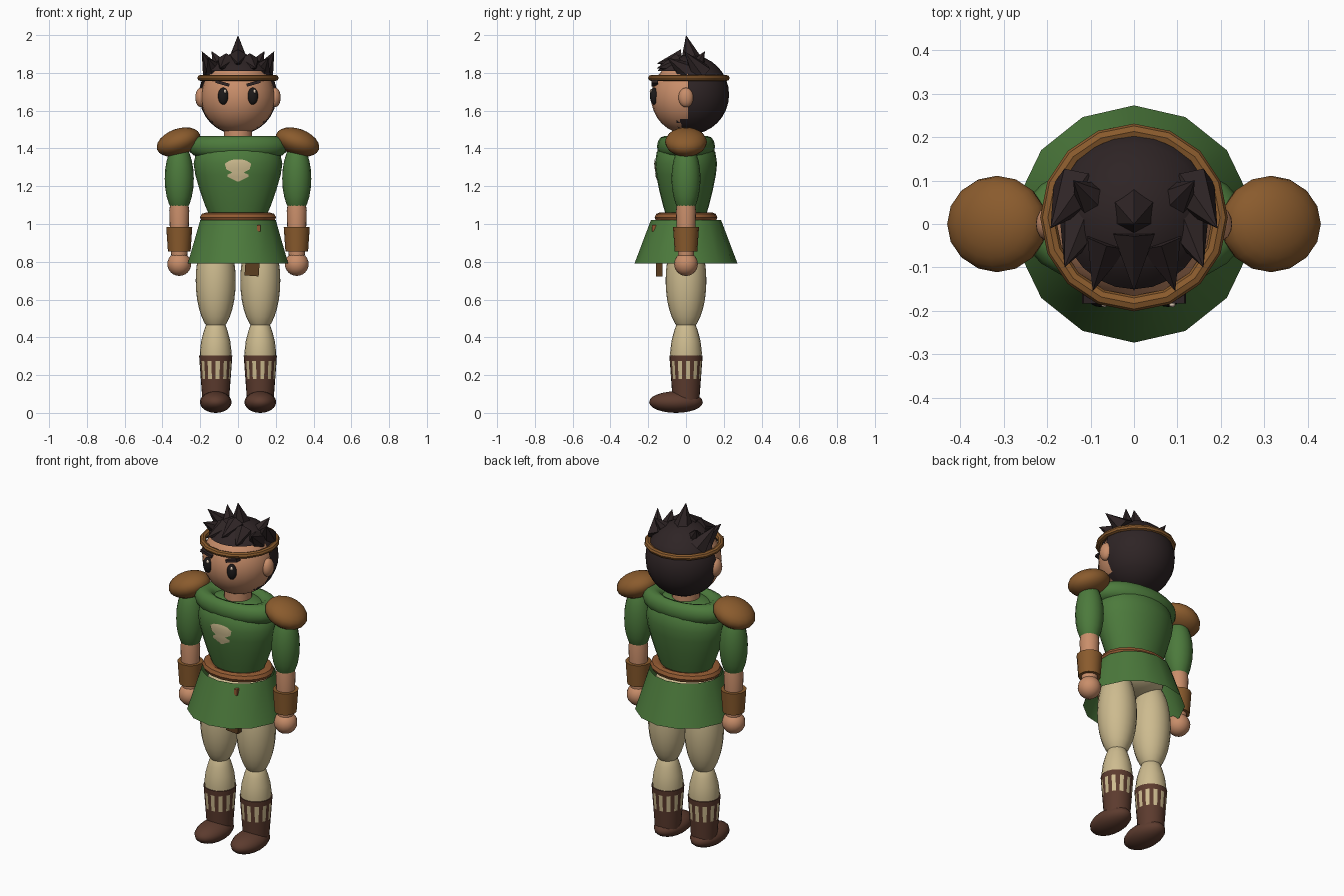
import bpy, bmesh
from math import radians, sin, cos, pi, sqrt
from mathutils import Vector, Matrix

cube = bpy.data.objects.get("Cube")
if cube:
    bpy.data.objects.remove(cube)


def material(name, r, g, b):
    lin = [((c / 255 + 0.055) / 1.055) ** 2.4 for c in (r, g, b)] + [1]
    m = bpy.data.materials.new(name)
    m.use_nodes = True
    m.diffuse_color = lin
    m.node_tree.nodes["Principled BSDF"].inputs["Base Color"].default_value = lin
    return m


SKIN = material("skin", 201, 142, 106)
HAIR = material("dark hair", 46, 36, 37)
EYE = material("eye black", 28, 25, 25)
GREEN = material("tunic green", 76, 122, 60)
LEATHER = material("tan leather", 138, 91, 45)
BELT = material("belt leather", 146, 90, 50)
BOOT = material("boot brown", 92, 59, 46)
CREAM = material("cream cloth", 205, 187, 143)
SHEATH = material("dark leather", 92, 62, 32)
GLINT = material("eye glint", 225, 205, 185)


def finish(name, bm, mats, smooth=True):
    mesh = bpy.data.meshes.new(name)
    bm.to_mesh(mesh)
    bm.free()
    ob = bpy.data.objects.new(name, mesh)
    bpy.context.collection.objects.link(ob)
    for m in mats:
        mesh.materials.append(m)
    if smooth:
        bpy.ops.object.select_all(action='DESELECT')
        ob.select_set(True)
        bpy.context.view_layer.objects.active = ob
        bpy.ops.object.shade_smooth_by_angle(angle=radians(40))
    return ob


def placed(loc, size=(1, 1, 1), tilt=0):
    return (Matrix.Translation(loc) @ Matrix.Rotation(tilt, 4, 'Y')
            @ Matrix.Diagonal((*size, 1)))


def ball(name, loc, size, mat, tilt=0, seg=16, rings=12):
    bm = bmesh.new()
    bmesh.ops.create_uvsphere(bm, u_segments=seg, v_segments=rings, radius=1,
                              matrix=placed(loc, size, tilt))
    return finish(name, bm, [mat])


def box(name, loc, size, mat, tilt=0):
    bm = bmesh.new()
    bmesh.ops.create_cube(bm, size=1, matrix=placed(loc, size, tilt))
    return finish(name, bm, [mat], False)


def lathe(name, rows, mats, x=0, squash=1, seg=20, caps=True, rule=None):
    """Stack of rings (height, radius[, depth radius]) joined by quads."""
    bm = bmesh.new()
    rings = []
    for z, rx, *ry in rows:
        ry = ry[0] if ry else rx * squash
        rings.append([bm.verts.new((x + rx * sin(2 * pi * i / seg),
                                    -ry * cos(2 * pi * i / seg), z))
                      for i in range(seg)])
    for k, (a, b) in enumerate(zip(rings, rings[1:])):
        for i in range(seg):
            j = (i + 1) % seg
            f = bm.faces.new((a[i], a[j], b[j], b[i]))
            if rule:
                f.material_index = rule(k, i)
    if caps:
        bm.faces.new(rings[0][::-1])
        bm.faces.new(rings[-1])
    return finish(name, bm, mats)


def ring(name, loc, major, minor, scale, mat, seg=18, sides=10):
    """Torus scaled on each axis."""
    bm = bmesh.new()
    grid = [[bm.verts.new((
        loc[0] + scale[0] * (major + minor * cos(2 * pi * j / sides)) * sin(2 * pi * i / seg),
        loc[1] - scale[1] * (major + minor * cos(2 * pi * j / sides)) * cos(2 * pi * i / seg),
        loc[2] + scale[2] * minor * sin(2 * pi * j / sides)))
        for j in range(sides)] for i in range(seg)]
    for i in range(seg):
        for j in range(sides):
            p, q = grid[i], grid[(i + 1) % seg]
            n = (j + 1) % sides
            bm.faces.new((p[j], q[j], q[n], p[n]))
    return finish(name, bm, [mat])


def spike(name, base, tip, r):
    base, tip = Vector(base), Vector(tip)
    d = tip - base
    bm = bmesh.new()
    bmesh.ops.create_cone(bm, cap_ends=True, segments=6, radius1=r, radius2=0, depth=d.length,
                          matrix=Matrix.Translation((base + tip) / 2)
                          @ d.to_track_quat('Z', 'Y').to_matrix().to_4x4())
    return finish(name, bm, [HAIR], False)


# Head and neck
ball("head", (0, 0.005, 1.671), (0.197, 0.19, 0.195), SKIN, seg=24, rings=16)
lathe("neck", [(1.38, 0.075), (1.52, 0.075)], [SKIN])

# Hair shell, open around the face
bm = bmesh.new()
bmesh.ops.create_uvsphere(bm, u_segments=24, v_segments=16, radius=1,
                          matrix=placed((0, 0.018, 1.685), (0.206, 0.21, 0.211)))
for co, no in (((0, 0.01, 0), (0, 1, 0)), ((0, -0.05, 0), (0, 1, 0)),
               ((0, 0, 1.555), (0, 0, 1)), ((0, 0, 1.81), (0, 0, 1))):
    bmesh.ops.bisect_plane(bm, geom=bm.verts[:] + bm.edges[:] + bm.faces[:],
                           plane_co=co, plane_no=no)
open_faces = []
for f in bm.faces:
    c = f.calc_center_median()
    if not (c.y > 0.01 or c.z > 1.81 or (c.z < 1.555 and c.y > -0.05)):
        open_faces.append(f)
bmesh.ops.delete(bm, geom=open_faces, context='FACES')
finish("hair_shell", bm, [HAIR])

# Hair spikes
spike("crown_spike", (0, 0.03, 1.86), (0, 0, 2.0), 0.06)
spike("middle_fringe", (0, -0.02, 1.87), (0, -0.155, 1.85), 0.055)
for s, side in ((-1, "right"), (1, "left")):
    spike(side + "_side_spike", (s * 0.13, 0.08, 1.8), (s * 0.192, -0.01, 1.915), 0.06)
    spike(side + "_temple_spike", (s * 0.12, 0, 1.81), (s * 0.16, -0.1, 1.88), 0.055)
    spike(side + "_crown_tuft", (s * 0.09, 0.05, 1.83), (s * 0.14, 0.1, 1.915), 0.05)
    spike(side + "_fringe", (s * 0.06, -0.04, 1.85), (s * 0.095, -0.155, 1.825), 0.055)
ring("headband", (0, 0.015, 1.773), 0.198, 0.018, (1, 1, 0.9), LEATHER, 16, 8)

# Face and ears
for s, side in ((-1, "right"), (1, "left")):
    ball(side + "_ear", (s * 0.196, 0, 1.67), (0.03, 0.04, 0.052), SKIN)
    ball(side + "_eye", (s * 0.078, -0.169, 1.677), (0.028, 0.022, 0.045), EYE)
    ball(side + "_eye_glint", (s * 0.078 + 0.01, -0.185, 1.703), (0.008, 0.007, 0.011), GLINT, 0, 8, 6)
    box(side + "_eyebrow", (s * 0.082, -0.165, 1.745), (0.075, 0.035, 0.016), HAIR, -s * radians(16))

# Torso and collar
TORSO = [(1.03, 0.145), (1.1, 0.175), (1.18, 0.203), (1.26, 0.226), (1.32, 0.235),
         (1.38, 0.222), (1.42, 0.18), (1.45, 0.1)]
lathe("torso", TORSO, [GREEN], squash=0.7, seg=24)
ring("collar", (0, 0, 1.41), 0.2, 0.065, (1, 0.58, 0.85), GREEN, 20, 12)


def torso_front(x, z):
    for (z0, r0), (z1, r1) in zip(TORSO, TORSO[1:]):
        if z0 <= z <= z1:
            r = r0 + (r1 - r0) * (z - z0) / (z1 - z0)
            return -0.7 * sqrt(r * r - x * x) - 0.004


# Chest emblem following the torso surface
bm = bmesh.new()
rows = []
for z, w in ((1.225, 0.006), (1.25, 0.055), (1.262, 0.055), (1.272, 0.03), (1.29, 0.062),
             (1.32, 0.07), (1.335, 0.045), (1.342, 0.02)):
    rows.append([bm.verts.new((w * t / 3, torso_front(w * t / 3, z), z)) for t in range(-3, 4)])
for a, b in zip(rows, rows[1:]):
    for i in range(6):
        bm.faces.new((a[i], a[i + 1], b[i + 1], b[i]))
finish("chest_emblem", bm, [CREAM])

# Belt, skirt, hips and the hanging sheath
ring("belt", (0, 0, 1.035), 0.17, 0.035, (1, 0.81, 0.75), BELT, 18, 8)
lathe("skirt", [(0.79, 0.273, 0.273), (1.02, 0.205, 0.186)], [GREEN], seg=14, caps=False)
ball("hips", (0, 0, 0.95), (0.175, 0.135, 0.085), CREAM)
box("sheath", (0.08, -0.142, 0.84), (0.075, 0.035, 0.23), SHEATH, radians(4))
box("sheath_handle", (0.11, -0.17, 0.978), (0.018, 0.022, 0.036), BELT)


def boot_colour(band, i):
    return 1 if band == 1 and i % 2 == 0 else 0


# Arms and legs
for s, side in ((-1, "right"), (1, "left")):
    x = s * 0.311
    ball(side + "_shoulder_guard", (s * 0.315, 0, 1.434), (0.12, 0.111, 0.07), LEATHER,
         s * radians(20))
    ball(side + "_sleeve", (x, 0, 1.24), (0.077, 0.077, 0.19), GREEN)
    lathe(side + "_forearm", [(0.83, 0.042), (0.98, 0.05), (1.07, 0.053), (1.13, 0.045)], [SKIN], x)
    lathe(side + "_wrist_guard", [(0.855, 0.06), (0.985, 0.069)], [LEATHER], x, seg=16)
    ball(side + "_hand", (x, 0, 0.788), (0.063, 0.063, 0.063), SKIN)

    x = s * 0.118
    ball(side + "_thigh", (x, 0, 0.7), (0.106, 0.108, 0.27), CREAM, seg=20, rings=16)
    lathe(side + "_calf", [(0.25, 0.08), (0.32, 0.084), (0.38, 0.077), (0.43, 0.064),
                           (0.465, 0.052), (0.49, 0.035)], [CREAM], x)
    lathe(side + "_boot", [(0.06, 0.07), (0.18, 0.079), (0.275, 0.086), (0.305, 0.088)],
          [BOOT, CREAM], x, seg=24, rule=boot_colour)
    ball(side + "_foot", (x, -0.053, 0.057), (0.084, 0.142, 0.057), BOOT)
